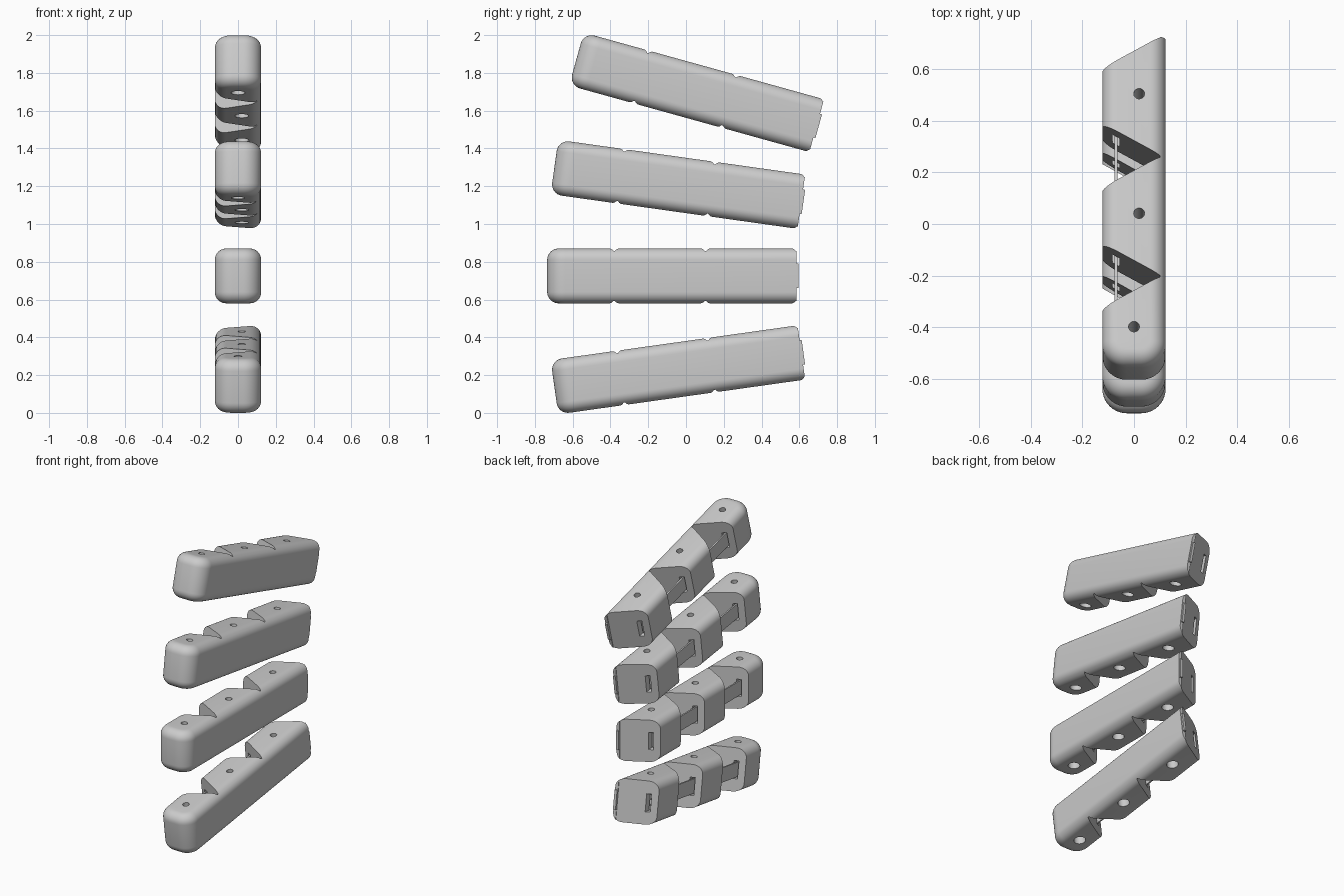
import bpy, bmesh, math
from mathutils import Matrix

if "Cube" in bpy.data.objects:
    bpy.data.objects.remove(bpy.data.objects["Cube"])

HX, HZ, HL = 0.123, 0.145, 0.66       # half width, half height, half length
HINGES = (-0.305, 0.178, 0.66)        # hinge lines along the finger
HOLES = ((0.0, -0.512), (0.02, -0.055), (0.02, 0.427))


def box(bm, x0, x1, y0, y1, z0, z1):
    m = Matrix.Translation(((x0 + x1) / 2, (y0 + y1) / 2, (z0 + z1) / 2))
    m = m @ Matrix.Diagonal((x1 - x0, y1 - y0, z1 - z0, 1))
    return bmesh.ops.create_cube(bm, size=1, matrix=m)


def prism(bm, pts, h):
    f = bm.faces.new([bm.verts.new((x, y, -h)) for x, y in pts])
    r = bmesh.ops.extrude_face_region(bm, geom=[f])
    vs = [v for v in r["geom"] if isinstance(v, bmesh.types.BMVert)]
    bmesh.ops.translate(bm, vec=(0, 0, 2 * h), verts=vs)
    bmesh.ops.recalc_face_normals(bm, faces=bm.faces)


def to_object(bm, name):
    me = bpy.data.meshes.new(name)
    bm.to_mesh(me)
    bm.free()
    ob = bpy.data.objects.new(name, me)
    bpy.context.collection.objects.link(ob)
    return ob


def cut(ob, bm):
    cutter = to_object(bm, "cutter")
    cutter.hide_render = True
    mod = ob.modifiers.new("cut", "BOOLEAN")
    mod.operation, mod.solver, mod.object = "DIFFERENCE", "EXACT", cutter
    dg = bpy.context.evaluated_depsgraph_get()
    me = bpy.data.meshes.new_from_object(ob.evaluated_get(dg))
    ob.modifiers.clear()
    ob.data = me
    bpy.data.objects.remove(cutter)


# Rounded finger bar: tip corners first, then the top and bottom outlines
bm = bmesh.new()
box(bm, -HX, HX, -HL, HL, -HZ, HZ)
tip = [e for e in bm.edges if all(v.co.y < 0 for v in e.verts)
       and abs(e.verts[0].co.z - e.verts[1].co.z) > 0.1]
bmesh.ops.bevel(bm, geom=tip, offset=0.095, segments=10, profile=0.5, affect="EDGES")
rim = [e for e in bm.edges if abs(e.verts[0].co.z - e.verts[1].co.z) < 1e-4
       and not all(v.co.y > HL - 0.01 for v in e.verts)]
bmesh.ops.bevel(bm, geom=rim, offset=0.06, segments=8, profile=0.5, affect="EDGES")
finger = to_object(bm, "finger")

# Wedge notches that leave a thin living hinge on the +x side
bm = bmesh.new()
s = math.tan(math.radians(30)) * 0.3
for y in HINGES:
    prism(bm, [(0.1, y - 0.004), (0.1, y + 0.004), (-0.2, y + s), (-0.2, y - s)], 0.3)
cut(finger, bm)

# Slot for the tendon strip
bm = bmesh.new()
box(bm, -0.084, -0.056, -0.56, 0.8, -0.06, 0.06)
cut(finger, bm)

# Pin holes, wider from below
for radius, z0, z1 in ((0.021, -0.3, 0.3), (0.037, -0.3, -0.02)):
    bm = bmesh.new()
    for x, y in HOLES:
        bmesh.ops.create_cone(bm, cap_ends=True, segments=32, radius1=radius, radius2=radius,
                              depth=z1 - z0, matrix=Matrix.Translation((x, y, (z0 + z1) / 2)))
    cut(finger, bm)

# Hinge tab at the root and tendon strip
bm = bmesh.new()
box(bm, 0.1, 0.119, HL - 0.03, HL + 0.011, -0.065, 0.065)
tab = to_object(bm, "hinge_tab")
bm = bmesh.new()
box(bm, -0.075, -0.065, -0.56, 0.54, -0.05, 0.05)
strip = to_object(bm, "tendon_strip")

bpy.context.view_layer.objects.active = finger
finger.select_set(True)
bpy.ops.object.shade_smooth_by_angle(angle=math.radians(30))

# Four fingers fanned about x: name, y, z, tilt in degrees
FAN = (("little", -0.043, 0.228, 8), ("ring", -0.075, 0.725, 0),
       ("middle", -0.043, 1.21, -8), ("index", 0.056, 1.697, -15.5))
for name, y, z, tilt in FAN:
    for part in (finger, tab, strip):
        ob = part.copy()
        ob.name = name + "_" + part.name
        ob.location = (0, y, z)
        ob.rotation_euler = (math.radians(tilt), 0, 0)
        bpy.context.collection.objects.link(ob)
for part in (finger, tab, strip):
    bpy.data.objects.remove(part)
